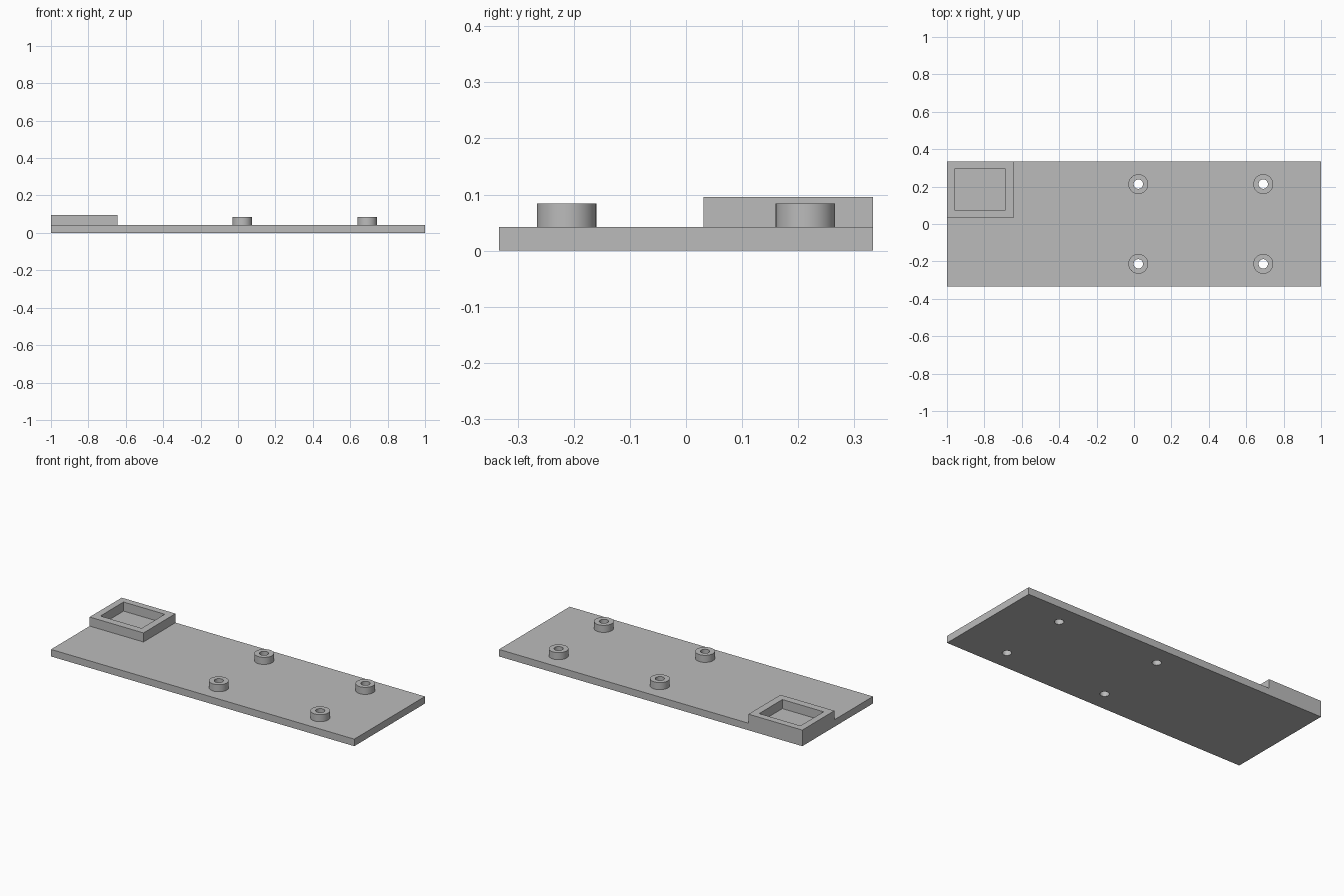
import bpy
import bmesh
import math

if "Cube" in bpy.data.objects:
    bpy.data.objects.remove(bpy.data.objects["Cube"], do_unlink=True)

HALF_DEPTH = 0.333
PLATE_TOP = 0.042
FRAME_TOP = 0.096
BOSS_TOP = 0.084
BOSS_RADIUS, HOLE_RADIUS = 0.053, 0.025
SIDES = 48
BOSS_SPOTS = [(x, y) for x in (0.023, 0.691) for y in (-0.213, 0.213)]

grey = bpy.data.materials.new("grey_plastic")
grey.use_nodes = True
colour = (0.5, 0.5, 0.5, 1)
grey.diffuse_color = colour
grey.node_tree.nodes["Principled BSDF"].inputs["Base Color"].default_value = colour


def finish(name, bm):
    bmesh.ops.recalc_face_normals(bm, faces=bm.faces)
    mesh = bpy.data.meshes.new(name)
    bm.to_mesh(mesh)
    bm.free()
    mesh.materials.append(grey)
    obj = bpy.data.objects.new(name, mesh)
    bpy.context.collection.objects.link(obj)
    return obj


def smooth(obj):
    bpy.ops.object.select_all(action='DESELECT')
    obj.select_set(True)
    bpy.context.view_layer.objects.active = obj
    bpy.ops.object.shade_smooth_by_angle(angle=math.radians(30))


def box(bm, x0, x1, y0, y1, z0, z1):
    verts = bmesh.ops.create_cube(bm, size=1)["verts"]
    for v in verts:
        v.co.x = x1 if v.co.x > 0 else x0
        v.co.y = y1 if v.co.y > 0 else y0
        v.co.z = z1 if v.co.z > 0 else z0


def circle(x, y, radius):
    step = math.tau / SIDES
    return [(x + radius * math.cos(i * step), y + radius * math.sin(i * step))
            for i in range(SIDES)]


def rectangle(x0, x1, y0, y1):
    return [(x0, y0), (x1, y0), (x1, y1), (x0, y1)]


def ring_wall(name, outer, inner, bottom, top):
    """Closed wall between two matching outlines."""
    bm = bmesh.new()
    loops = [[bm.verts.new((x, y, z)) for x, y in outline]
             for outline, z in ((outer, bottom), (outer, top), (inner, top), (inner, bottom))]
    count = len(outer)
    for a, b in zip(loops, loops[1:] + loops[:1]):
        for i in range(count):
            j = (i + 1) % count
            bm.faces.new((a[i], a[j], b[j], b[i]))
    return finish(name, bm)


# Base plate with screw holes drilled right through
bm = bmesh.new()
box(bm, -1, 1, -HALF_DEPTH, HALF_DEPTH, 0, PLATE_TOP)
plate = finish("base_plate", bm)

bm = bmesh.new()
for x, y in BOSS_SPOTS:
    made = bmesh.ops.create_cone(bm, cap_ends=True, segments=SIDES, radius1=HOLE_RADIUS,
                                 radius2=HOLE_RADIUS, depth=0.2)
    bmesh.ops.translate(bm, verts=made["verts"], vec=(x, y, 0))
drill = finish("hole_cutter", bm)
drill.hide_render = True

cut = plate.modifiers.new("screw_holes", 'BOOLEAN')
cut.operation = 'DIFFERENCE'
cut.solver = 'EXACT'
cut.object = drill
bpy.context.view_layer.objects.active = plate
bpy.ops.object.modifier_apply(modifier=cut.name)
bpy.data.objects.remove(drill, do_unlink=True)
smooth(plate)

# Raised rectangular frame in the back corner
ring_wall("corner_frame", rectangle(-1, -0.645, 0.031, HALF_DEPTH),
          rectangle(-0.96, -0.688, 0.075, 0.293), PLATE_TOP, FRAME_TOP)

# Round hollow standoffs
for x, y in BOSS_SPOTS:
    name = ("back" if y > 0 else "front") + ("_left" if x > 0.3 else "_right") + "_standoff"
    smooth(ring_wall(name, circle(x, y, BOSS_RADIUS), circle(x, y, HOLE_RADIUS),
                     PLATE_TOP, BOSS_TOP))
